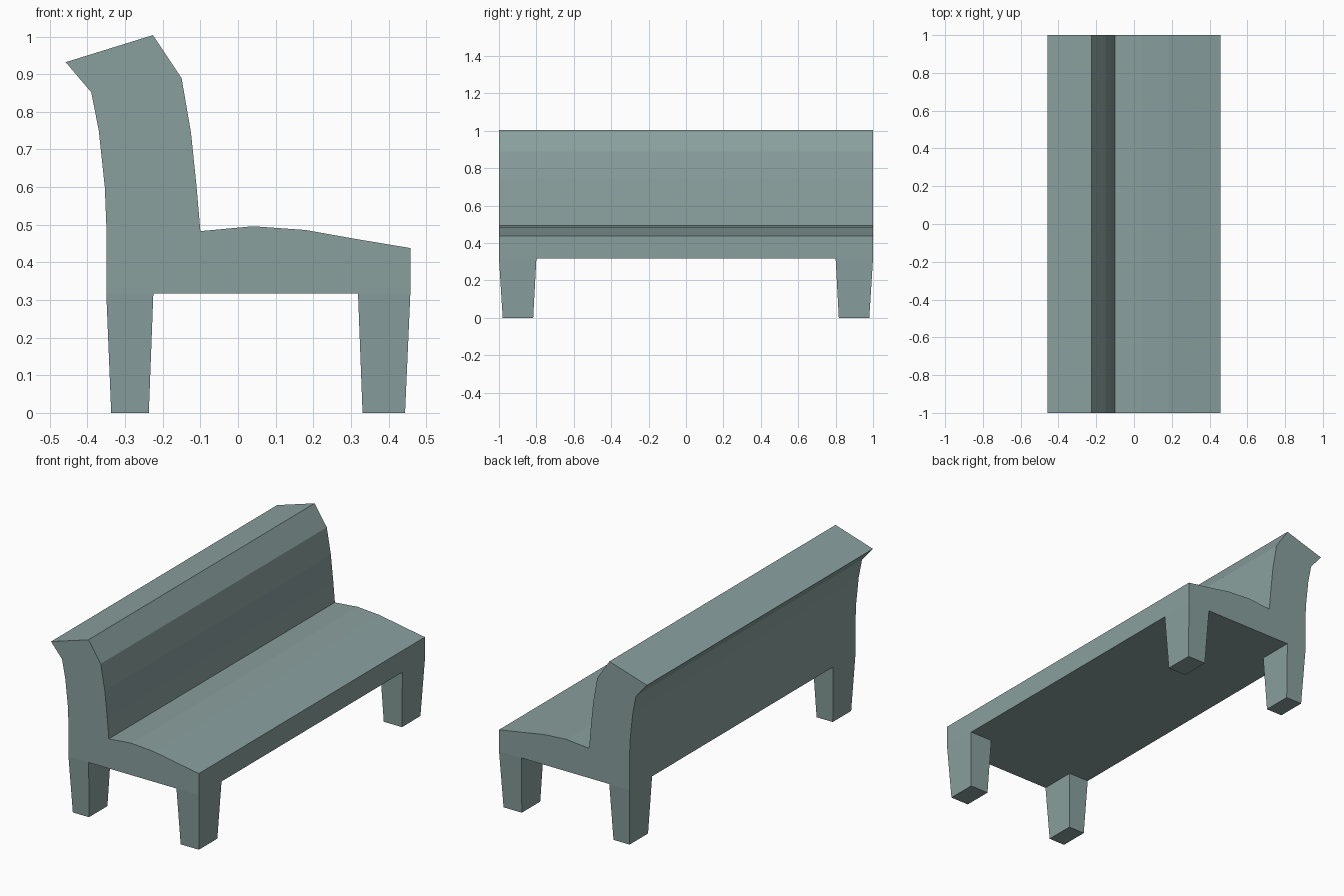
import bpy

if "Cube" in bpy.data.objects:
    bpy.data.objects.remove(bpy.data.objects["Cube"])

# One painted colour for the whole bench
paint = bpy.data.materials.new("grey teal")
paint.diffuse_color = (0.25, 0.35, 0.34, 1.0)
paint.use_nodes = True
paint.node_tree.nodes["Principled BSDF"].inputs["Base Color"].default_value = paint.diffuse_color


def make_object(name, verts, faces):
    mesh = bpy.data.meshes.new(name)
    mesh.from_pydata(verts, [], faces)
    mesh.materials.append(paint)
    mesh.update()
    obj = bpy.data.objects.new(name, mesh)
    bpy.context.collection.objects.link(obj)
    return obj


UNDERSIDE = 0.317

# Seat and backrest: one side profile (x, z), clockwise, extruded along y
profile = [
    (-0.35, UNDERSIDE), (-0.35, 0.50), (-0.354, 0.60), (-0.37, 0.75),
    (-0.39, 0.852), (-0.458, 0.932), (-0.226, 1.004), (-0.15, 0.89),
    (-0.125, 0.745), (-0.11, 0.60), (-0.10, 0.483), (0.04, 0.496),
    (0.18, 0.486), (0.32, 0.461), (0.458, 0.438), (0.458, UNDERSIDE),
]
n = len(profile)
verts = [(x, y, z) for y in (-1, 1) for x, z in profile]
sides = [(i, i + n, (i + 1) % n + n, (i + 1) % n) for i in range(n)]
caps = [tuple(reversed(range(n))), tuple(range(n, 2 * n))]
make_object("seat_and_backrest", verts, sides + caps)


# Tapered legs: open at the top where they meet the seat
def make_leg(name, top_x, foot_x, side):
    def ring(xs, ys, z):
        return [(xs[0], ys[0], z), (xs[1], ys[0], z),
                (xs[1], ys[1], z), (xs[0], ys[1], z)]

    top_y = sorted((side * 0.80, side * 1.0))
    foot_y = sorted((side * 0.817, side * 0.98))
    points = ring(foot_x, foot_y, 0) + ring(top_x, top_y, UNDERSIDE)
    walls = [(i, (i + 1) % 4, (i + 1) % 4 + 4, i + 4) for i in range(4)]
    make_object(name, points, walls + [(3, 2, 1, 0)])


for side, label in ((-1, "near"), (1, "far")):
    make_leg("back_leg_" + label, (-0.35, -0.225), (-0.337, -0.237), side)
    make_leg("front_leg_" + label, (0.319, 0.458), (0.331, 0.444), side)
